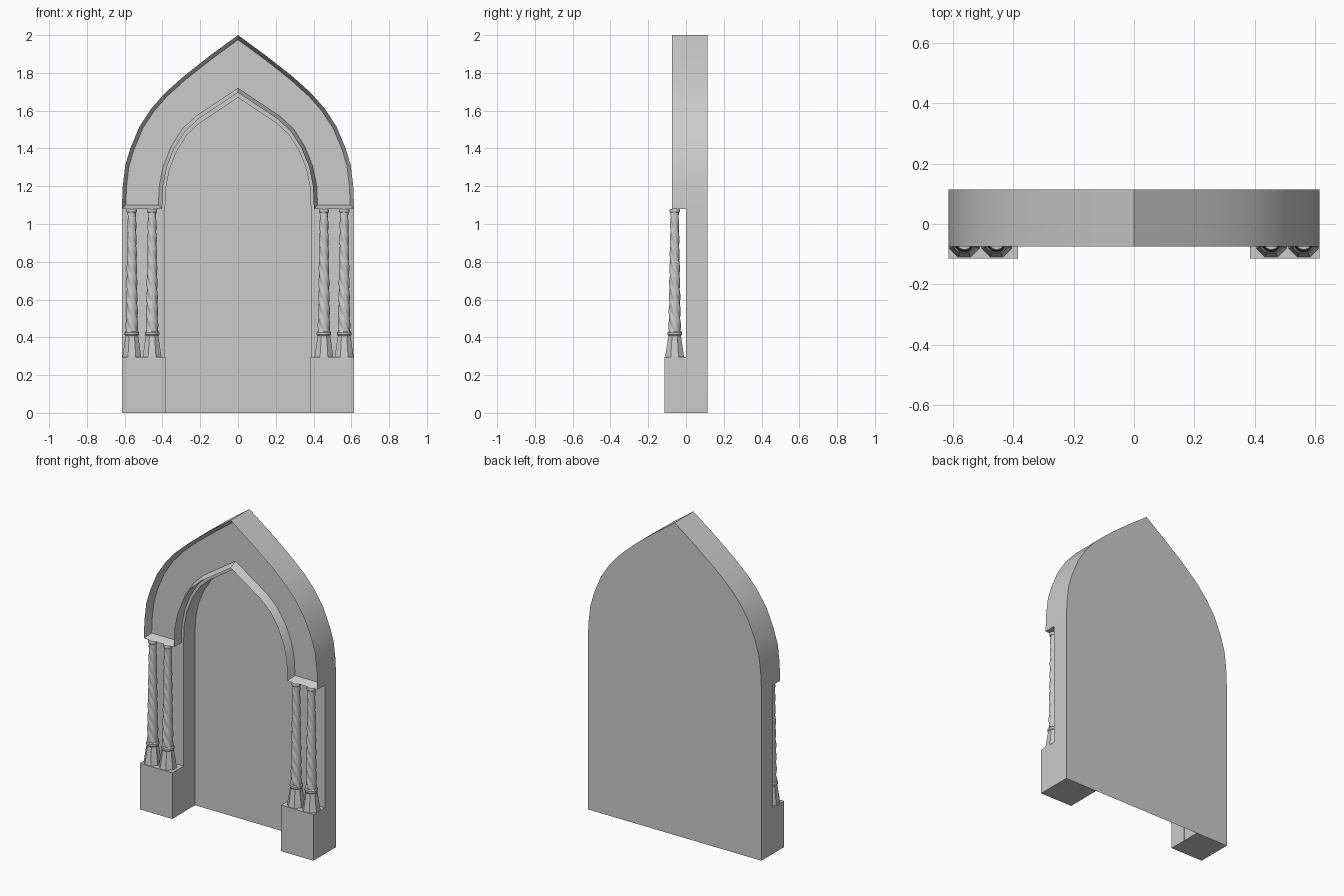
import bpy, bmesh, math
from mathutils import Vector

if "Cube" in bpy.data.objects:
    bpy.data.objects.remove(bpy.data.objects["Cube"])

SPRING = 1.08
# right half of the outer and inner arch curves, springing to apex
OUTER = [(.615, 1.08), (.61, 1.2), (.597, 1.31), (.57, 1.4), (.522, 1.515), (.46, 1.61),
         (.39, 1.69), (.29, 1.78), (.15, 1.89), (0, 2)]
INNER = [(.402, 1.08), (.397, 1.2), (.377, 1.3), (.337, 1.4), (.28, 1.49), (.21, 1.555), (0, 1.695)]
BACK_INNER = [(x * .386 / .402, SPRING + (z - SPRING) * .59 / .615) for x, z in INNER]


def whole(half):
    """Mirror a half curve: right springing, apex, left springing."""
    return half + [(-x, z) for x, z in half[-2::-1]]


def inset(poly, d):
    """Mitred inward offset of a counter-clockwise polygon."""
    out = []
    for i, p in enumerate(poly):
        p, a, b = Vector(p), Vector(poly[i - 1]), Vector(poly[(i + 1) % len(poly)])
        e, f = (p - a).normalized(), (b - p).normalized()
        n, m = Vector((-e.y, e.x)), Vector((-f.y, f.x))
        out.append(tuple(p + (n + m) * d / (1 + n.dot(m))))
    return out


def loft(name, loops, cap_start=True, cap_end=True, smooth=30):
    """Join equal-length rings of 3D points into one mesh."""
    bm = bmesh.new()
    rings = [[bm.verts.new(p) for p in l] for l in loops]
    for r, s in zip(rings, rings[1:]):
        for i in range(len(r)):
            j = (i + 1) % len(r)
            bm.faces.new((r[i], r[j], s[j], s[i]))
    if cap_start:
        bm.faces.new(rings[0][::-1])
    if cap_end:
        bm.faces.new(rings[-1])
    if len(rings) > 1:
        bmesh.ops.recalc_face_normals(bm, faces=bm.faces)
    me = bpy.data.meshes.new(name)
    bm.to_mesh(me)
    bm.free()
    ob = bpy.data.objects.new(name, me)
    bpy.context.collection.objects.link(ob)
    bpy.ops.object.select_all(action='DESELECT')
    ob.select_set(True)
    bpy.context.view_layer.objects.active = ob
    bpy.ops.object.shade_smooth_by_angle(angle=math.radians(smooth))
    return ob


def at_y(poly, y):
    return [(x, y, z) for x, z in poly]


def ring(x, y, z, r, n=16, lobes=0, twist=0.0):
    pts = []
    for i in range(n):
        a = 2 * math.pi * (i + .5) / n
        k = r * (1 - .2 * (1 - abs(math.sin(lobes * a / 2)))) if lobes else r
        pts.append((x + k * math.cos(a + twist), y + k * math.sin(a + twist), z))
    return pts


# closed sheet at the back of the niche
panel = [(.615, 0)] + whole(OUTER) + [(-.615, 0)]
loft("back_panel", [at_y(panel[::-1], .115)], False, True)

# wall surround with jambs, open at the back where the panel closes it
wall = panel + [(-.386, 0)] + whole(BACK_INNER)[::-1] + [(.386, 0)]
loft("wall_surround", [at_y(wall, 0), at_y(wall, .115)], True, False)

# projecting arch with a bevelled sunken face
band = whole(OUTER) + whole(INNER)[::-1]
loft("arch_moulding", [at_y(band, 0), at_y(band, -.075), at_y(inset(band, .02), -.025)])

for s, side in ((1, "right"), (-1, "left")):
    # plinth below each pair of columns
    x0, x1 = sorted((s * .385, s * .615))
    sq = [(x0, -.115), (x1, -.115), (x1, 0), (x0, 0)]
    loft("plinth_" + side, [[(x, y, z) for x, y in sq] for z in (0, .295)])

    # flat soffit carrying the arch down onto the columns
    for k, cx in enumerate((.455, .562)):
        x, y, tag = s * cx, -.06, f"_{side}_{k + 1}"
        # faceted flared foot
        loft("column_foot" + tag, [ring(x, y, .295, .054, 8), ring(x, y, .41, .036, 8)], smooth=20)
        # rounded collar and capital
        for nm, z, h, r in (("collar", .408, .024, .039), ("capital", 1.06, .02, .028)):
            loft("column_" + nm + tag, [ring(x, y, z, r * .88), ring(x, y, z + h * .25, r),
                                        ring(x, y, z + h * .75, r), ring(x, y, z + h, r * .88)])
        # twisted tapering shaft
        n = 42
        loft("column_shaft" + tag,
             [ring(x, y, .425 + .64 * i / n, .034 - .011 * i / n, 24, 4, -4.2 * math.pi * i / n)
              for i in range(n + 1)], smooth=40)
